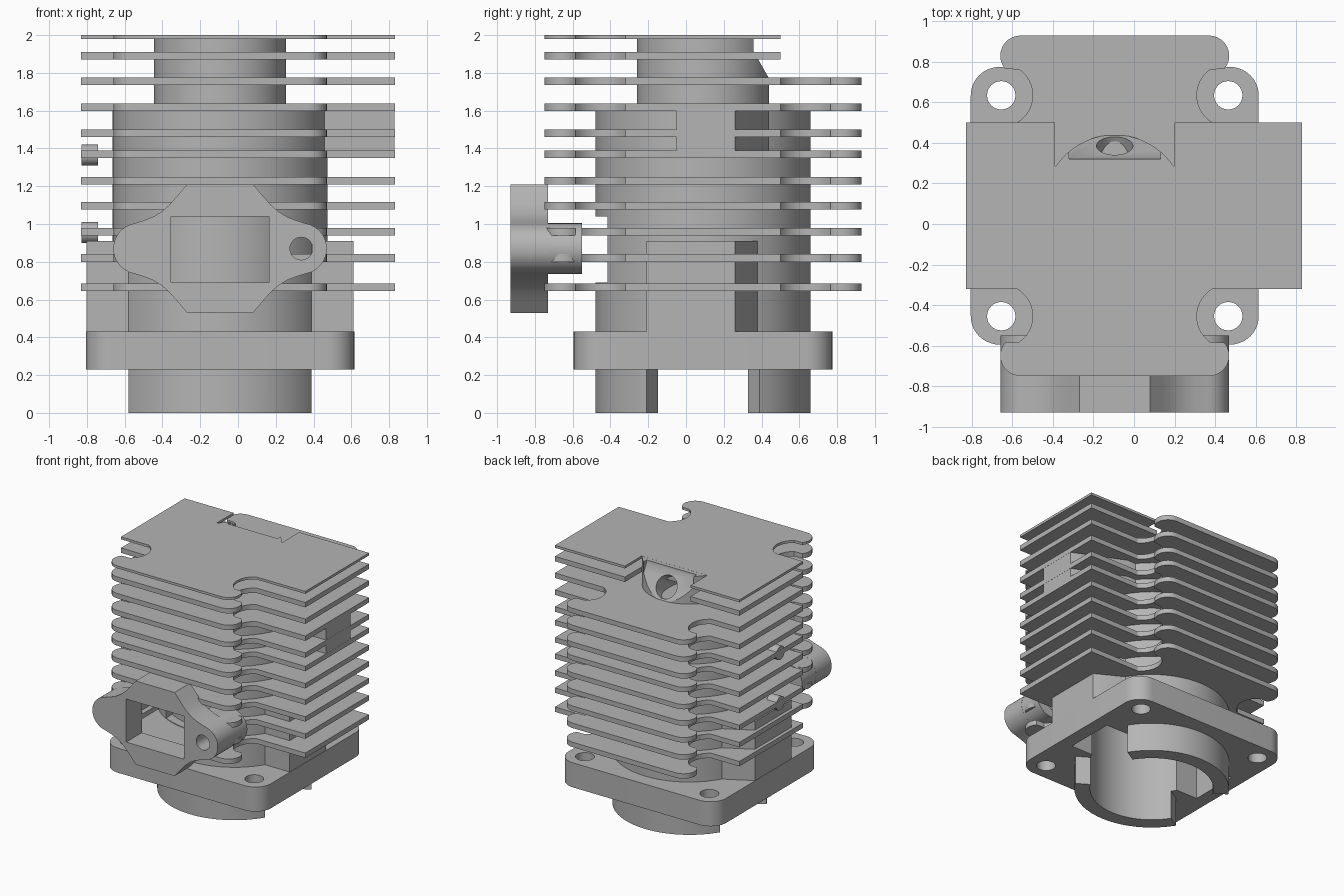
import bpy, bmesh
from math import sin, cos, radians, sqrt
from mathutils import Matrix, Vector

if "Cube" in bpy.data.objects:
    bpy.data.objects.remove(bpy.data.objects["Cube"])

CX, CY = -0.095, 0.09          # cylinder axis

metal = bpy.data.materials.new("cast_grey_metal")
metal.use_nodes = True
GREY = (0.46, 0.46, 0.46, 1)
metal.diffuse_color = GREY
metal.node_tree.nodes["Principled BSDF"].inputs["Base Color"].default_value = GREY

UPRIGHT = Matrix.Identity(4)
# profile (a, b) extruded along c: lands on x=a, z=b, y=c
FACING_Y = Matrix(((1, 0, 0, 0), (0, 0, 1, 0), (0, 1, 0, 0), (0, 0, 0, 1)))
# profile (a, b) extruded along c: lands on y=a, z=b, x=c
FACING_X = Matrix(((0, 0, 1, 0), (1, 0, 0, 0), (0, 1, 0, 0), (0, 0, 0, 1)))


def arc(cx, cy, r, start, end, n=10):
    angles = [radians(start + (end - start) * i / n) for i in range(n + 1)]
    return [(cx + r * cos(a), cy + r * sin(a)) for a in angles]


def circle(cx, cy, r, n=64):
    return arc(cx, cy, r, 0, 360, n)[:-1]


def rect(x0, x1, y0, y1):
    return [(x0, y0), (x1, y0), (x1, y1), (x0, y1)]


def prism(name, profile, low, high, matrix=UPRIGHT):
    bm = bmesh.new()
    face = bm.faces.new([bm.verts.new((a, b, low)) for a, b in profile])
    top = bmesh.ops.extrude_face_region(bm, geom=[face])["geom"]
    verts = [g for g in top if isinstance(g, bmesh.types.BMVert)]
    bmesh.ops.translate(bm, verts=verts, vec=(0, 0, high - low))
    bm.transform(matrix)
    bmesh.ops.recalc_face_normals(bm, faces=bm.faces)
    mesh = bpy.data.meshes.new(name)
    bm.to_mesh(mesh)
    bm.free()
    mesh.materials.append(metal)
    obj = bpy.data.objects.new(name, mesh)
    bpy.context.collection.objects.link(obj)
    return obj


def cutter(*args):
    obj = prism("cutter", *args)
    obj.hide_render = True
    cutters.append(obj)
    return obj


def boolean(obj, tools, operation="DIFFERENCE"):
    for tool in tools:
        mod = obj.modifiers.new("cut", "BOOLEAN")
        mod.operation, mod.solver, mod.object = operation, "EXACT", tool
    bpy.context.view_layer.update()
    graph = bpy.context.evaluated_depsgraph_get()
    obj.data = bpy.data.meshes.new_from_object(obj.evaluated_get(graph))
    obj.modifiers.clear()
    return obj


def mirrored(quarter):
    """Quarter outline (side to end) copied to all four quadrants."""
    right = [(u, -v) for u, v in reversed(quarter)] + quarter
    return right + [(-u, v) for u, v in reversed(right)]


def placed(outline):
    return [(CX + u, CY + v) for u, v in outline]


cutters = []

# cutters: bore, intake window, transfer passages, skirt gaps
bore = cutter(circle(CX, CY, 0.455), -0.1, 1.55)
window = cutter(rect(-0.355, 0.165, 0.69, 1.04), -1.0, -0.2, FACING_Y)
passages = cutter(rect(CX - 0.6, CX + 0.6, CY - 0.2, CY + 0.2), 0.1, 0.8)
skirt_gaps = []
for side in (-1, 1):
    gap = [(0, 0), (side * 0.85, 0.525), (side * 0.85, -0.525)]
    skirt_gaps.append(cutter(placed(gap), -0.1, 0.231))

# cutters: plug seat and plug hole in the head
seat = cutter([(0.44, 1.77), (0.32, 1.98), (0.32, 2.1), (0.6, 2.1), (0.6, 1.77)],
              -0.32, 0.13, FACING_X)
tilt = Matrix.Translation((CX, 0.385, 1.865)) @ Matrix.Rotation(radians(-60), 4, "X")
plug_hole = cutter(circle(0, 0, 0.09, 32), -0.28, 0.2, tilt)
rear_trim = cutter(rect(-1, 1, 0.5, 1.2), 1.8, 2.1)
rear_slot = cutter(rect(-0.39, 0.2, 0.285, 1.2), 1.8, 2.1)

# barrel, head and intake liner
barrel = prism("barrel", circle(CX, CY, 0.57), 0, 1.635)
boolean(barrel, [bore, window, passages] + skirt_gaps)
head = prism("head", circle(CX, CY, 0.35), 1.5, 1.9995)
boolean(head, [bore, seat, plug_hole])
liner = prism("intake_liner", circle(CX, CY, 0.5), 0.66, 1.07)
boolean(liner, [bore, passages])

# base plate with bolt holes
plate = mirrored(arc(0.56, 0.545, 0.14, 0, 90))
bulged = [(u * 1.015, v) for u, v in plate]
base = prism("base_plate", placed(bulged), 0.23, 0.43)
bolt_holes = [cutter(circle(CX + sx * 0.56, CY + sy * 0.545, 0.07, 32), 0.1, 0.6)
              for sx in (-1, 1) for sy in (-1, 1)]
boolean(base, [bore, passages] + bolt_holes)

# cooling fins, notched around the four bolts
notch = arc(0.56, 0.545, 0.155, 240, 125, 14) + arc(0.465, 0.74, 0.10, -40, 90)
outline = [(u if abs(u) < 0.8 else (0.925 if u > 0 else -0.735), v)
           for u, v in mirrored([(0.9, 0.41)] + notch)]
FINS = [0.645, 0.80, 0.94, 1.077, 1.21, 1.35, 1.46, 1.597, 1.735, 1.87, 1.98]
for i, z in enumerate(FINS):
    fin = prism(f"cooling_fin_{i + 1}", placed(outline), z, min(z + 0.04, 2))
    if z > 1.8:
        boolean(fin, [rear_trim, rear_slot, seat])
    elif z < 1.5:
        boolean(fin, [bore] + ([window, passages] if z < 1 else []))

# transfer passage blocks on both sides of the barrel
for side, name in ((-1, "right"), (1, "left")):
    block = [(0.3, -0.3), (0.707, -0.3), (0.707, 0.17), (0.45, 0.31), (0.3, 0.31)]
    obj = prism(f"transfer_block_{name}", placed([(side * u, v) for u, v in block]), 0.42, 0.91)
    boolean(obj, [bore, passages])

# solid mounting block between the upper left fins
mount = prism("mounting_block", [(0.3, -0.05), (0.829, -0.05), (0.829, 0.26),
                                 (0.43, 0.44), (0.3, 0.44)], 1.351, 1.634)
boolean(mount, [bore])

# intake flange with two bolt bosses
quarter = arc(0.43, 0, 0.135, 0, 80) + [(0.40, 0.15), (0.355, 0.168), (0.31, 0.195),
                                        (0.27, 0.23), (0.23, 0.275), (0.175, 0.34)]
shape = [(CX + u, 0.87 + v) for u, v in mirrored(quarter[1:])]
flange = prism("intake_flange", shape, -0.93, -0.73, FACING_Y)
ends = (CX - 0.43, CX + 0.43)
flange_holes = [cutter(circle(x, 0.87, 0.06, 32), -1, -0.4, FACING_Y) for x in ends]
boolean(flange, [window] + flange_holes)
for x, hole, name in zip(ends, flange_holes, ("right", "left")):
    boss = prism(f"flange_boss_{name}", circle(x, 0.87, 0.134, 48), -0.929, -0.55, FACING_Y)
    boolean(boss, [hole, window])

# small round pins between the fins on the right side
for z, name in ((0.955, "lower"), (1.365, "upper")):
    prism(f"side_pin_{name}", circle(-0.03, z, 0.055, 24), -0.829, -0.74, FACING_X)

for tool in cutters:
    bpy.data.objects.remove(tool)

# smooth round walls, crisp edges
bpy.ops.object.select_all(action="DESELECT")
for obj in bpy.context.scene.objects:
    if obj.type == "MESH":
        obj.select_set(True)
        bpy.context.view_layer.objects.active = obj
bpy.ops.object.shade_smooth_by_angle(angle=radians(30))
